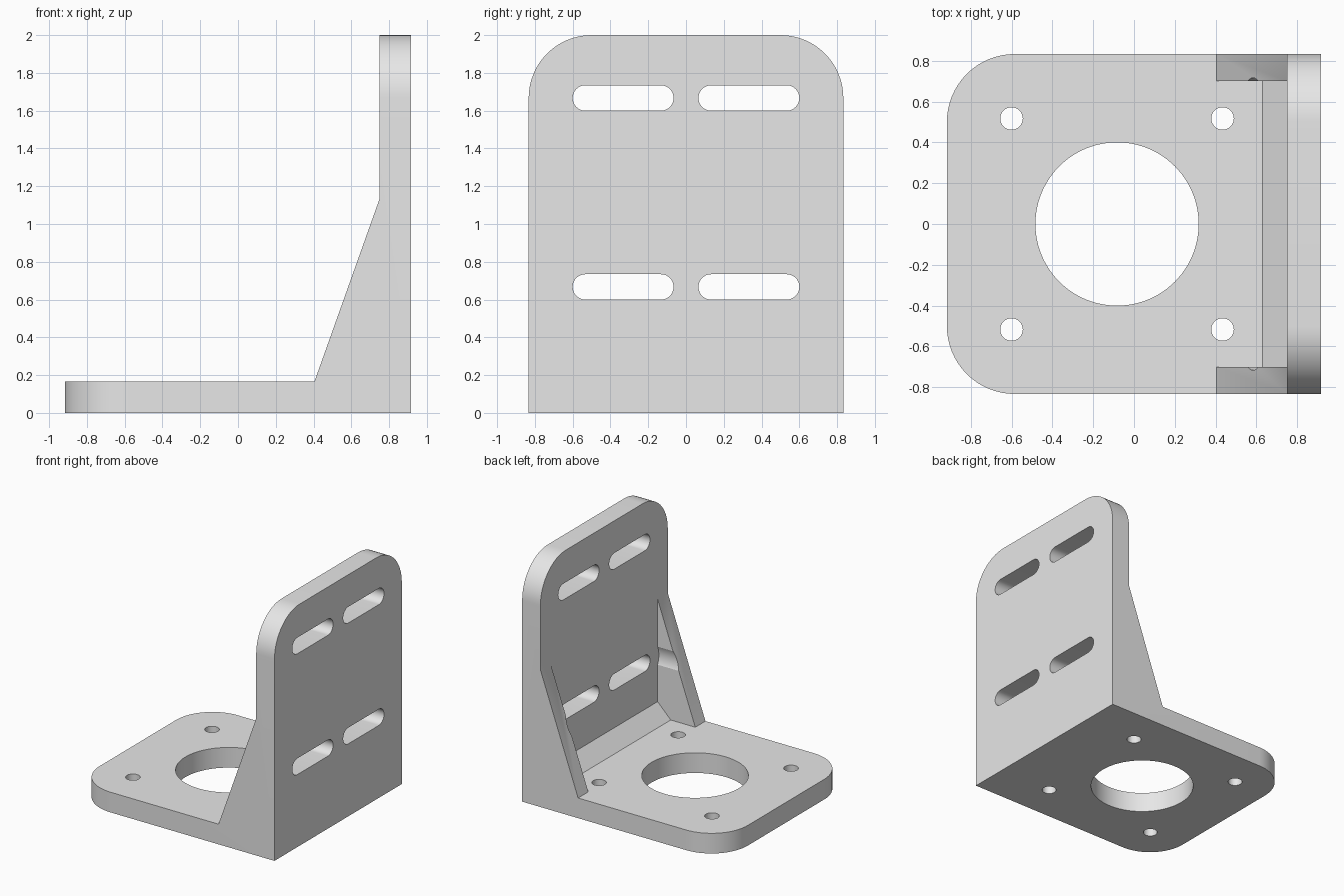
import bpy, bmesh, math

if "Cube" in bpy.data.objects:
    bpy.data.objects.remove(bpy.data.objects["Cube"])

grey = bpy.data.materials.new("light grey")
grey.diffuse_color = (0.8, 0.8, 0.8, 1)
grey.use_nodes = True
grey.node_tree.nodes["Principled BSDF"].inputs["Base Color"].default_value = grey.diffuse_color

X, Y, T, R = 0.917, 0.833, 0.167, 0.333   # half length, half width, plate thickness, corner radius
WALL = 0.75                               # inner face of the upright plate
FOOT, TOP = 0.405, 1.135                  # where the gussets start and end


def prism(name, points, offset, axis):
    """Closed prism: a 3D outline pushed along a vector."""
    bm = bmesh.new()
    face = bm.faces.new([bm.verts.new(p) for p in points])
    new = bmesh.ops.extrude_face_region(bm, geom=[face])["geom"]
    verts = [v for v in new if isinstance(v, bmesh.types.BMVert)]
    vec = [offset if a == axis else 0 for a in "xyz"]
    bmesh.ops.translate(bm, verts=verts, vec=vec)
    bmesh.ops.recalc_face_normals(bm, faces=bm.faces)
    mesh = bpy.data.meshes.new(name)
    bm.to_mesh(mesh)
    bm.free()
    mesh.materials.append(grey)
    obj = bpy.data.objects.new(name, mesh)
    bpy.context.collection.objects.link(obj)
    return obj


def stadium(u, v, r, half=0.0, n=48):
    """Circle outline, stretched along u when half is above zero."""
    pts = []
    for side in (1, -1):
        for i in range(n // 2 + 1):
            if half == 0 and i == n // 2:
                continue
            a = math.pi * (i / (n // 2) - 0.5) + (0 if side > 0 else math.pi)
            pts.append((u + side * half + r * math.cos(a), v + r * math.sin(a)))
    return pts


def cut(body, cutter):
    mod = body.modifiers.new("cut", 'BOOLEAN')
    mod.operation, mod.solver, mod.object = 'DIFFERENCE', 'EXACT', cutter
    bpy.context.view_layer.objects.active = body
    bpy.ops.object.modifier_apply(modifier=mod.name)
    bpy.data.objects.remove(cutter)


# Bracket body: side profile across the full width
profile = [(-X, 0), (X, 0), (X, 2), (WALL, 2), (WALL, TOP), (FOOT, T), (-X, T)]
bracket = prism("motor_bracket", [(x, -Y, z) for x, z in profile], 2 * Y, "y")

# Rounded free corners of the base and the upright
bm = bmesh.new()
bm.from_mesh(bracket.data)
corners = []
for e in bm.edges:
    a, b = (v.co for v in e.verts)
    base_corner = a.x < -0.9 and b.x < -0.9 and abs(a.z - b.z) > 0.1
    wall_corner = a.z > 1.9 and b.z > 1.9 and abs(a.x - b.x) > 0.1
    if base_corner or wall_corner:
        corners.append(e)
bmesh.ops.bevel(bm, geom=corners, offset=R, segments=16, profile=0.5, affect='EDGES')
bm.to_mesh(bracket.data)
bm.free()

# Pocket between the two side gussets, leaving a sloped strip in the inner corner
pocket = [(FOOT, T), (0.63, T), (WALL, T + 0.12), (WALL, TOP), (FOOT, TOP)]
cut(bracket, prism("pocket_cutter", [(x, -0.70, z) for x, z in pocket], 1.40, "y"))

# Screw head clearance grooves in the gussets
for s in (-1, 1):
    pts = stadium(s * 0.533, 0.667, 0.183)
    cut(bracket, prism("groove_cutter", [(0.3, y, z) for y, z in pts], WALL - 0.3, "x"))

# Four mounting slots in the upright
for z0 in (0.667, 1.667):
    for s in (-1, 1):
        pts = stadium(s * 0.333, z0, 0.067, 0.2)
        cut(bracket, prism("slot_cutter", [(0.65, y, z) for y, z in pts], 0.4, "x"))

# Large centre hole and four screw holes in the base
holes = [(-0.083, 0, 0.40, 96)]
holes += [(-0.083 + sx * 0.517, sy * 0.517, 0.055, 32) for sx in (-1, 1) for sy in (-1, 1)]
for hx, hy, r, n in holes:
    pts = stadium(hx, hy, r, n=n)
    cut(bracket, prism("hole_cutter", [(x, y, -0.1) for x, y in pts], 0.4, "z"))

# Smooth rounds, sharp edges
bpy.ops.object.select_all(action='DESELECT')
bracket.select_set(True)
bpy.context.view_layer.objects.active = bracket
bpy.ops.object.shade_smooth_by_angle(angle=math.radians(20))
